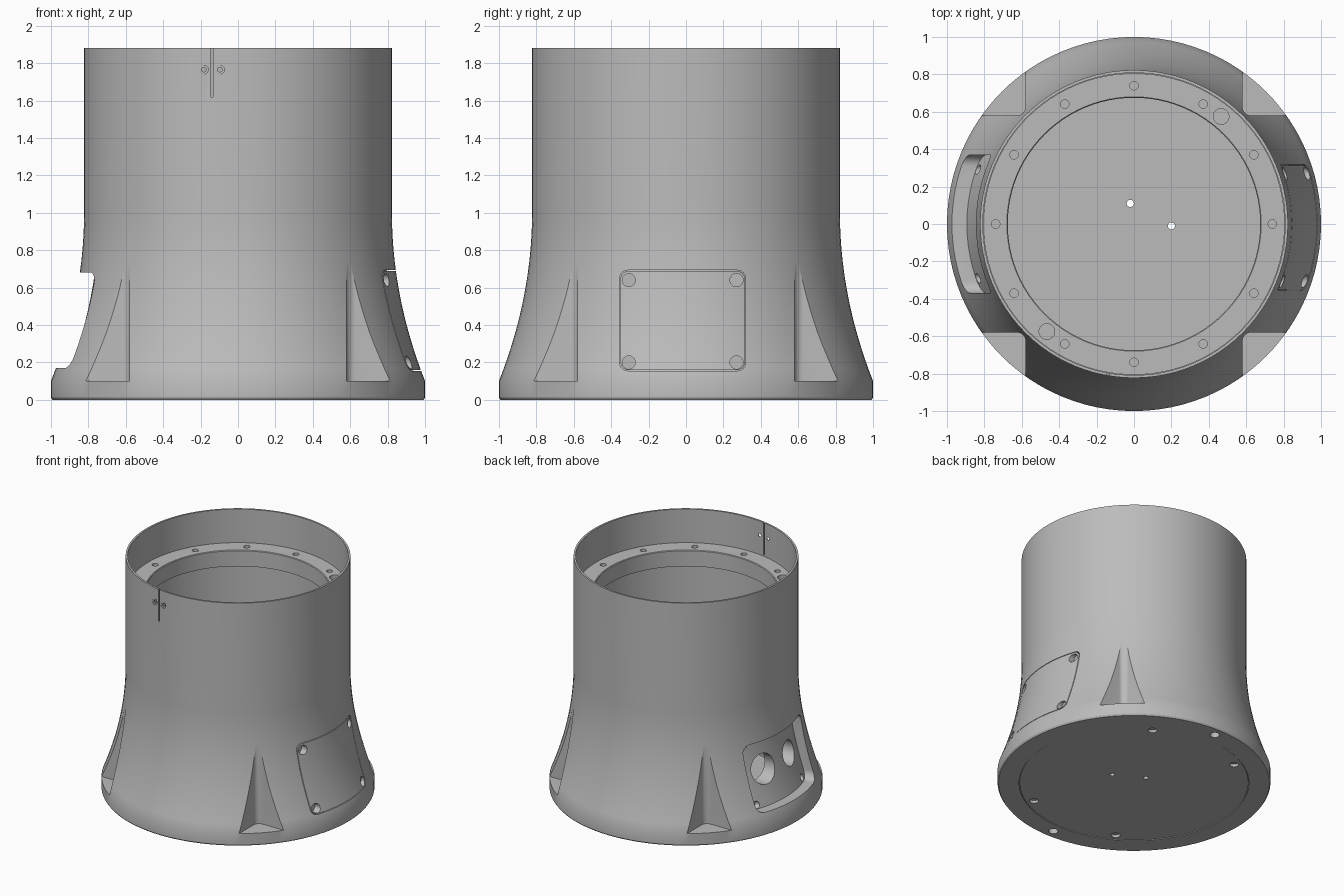
import bpy, bmesh, math
from mathutils import Matrix, Vector

if "Cube" in bpy.data.objects:
    bpy.data.objects.remove(bpy.data.objects["Cube"], do_unlink=True)

SEG = 96
TOP, WALL_R, FOOT_R, FLARE_TOP, FOOT_TOP = 1.88, 0.823, 1.0, 1.0, 0.1
RECESS = 0.08

grey = bpy.data.materials.new("light_grey")
grey.use_nodes = True
grey.diffuse_color = (0.5, 0.5, 0.5, 1)
grey.node_tree.nodes["Principled BSDF"].inputs["Base Color"].default_value = (0.5, 0.5, 0.5, 1)


def finish(name, bm):
    bmesh.ops.recalc_face_normals(bm, faces=bm.faces)
    mesh = bpy.data.meshes.new(name)
    bm.to_mesh(mesh)
    bm.free()
    mesh.materials.append(grey)
    obj = bpy.data.objects.new(name, mesh)
    bpy.context.collection.objects.link(obj)
    return obj


def lathe(name, profile, ring=True):
    """Revolve (radius, z) points; a ring closes on itself, otherwise the ends are capped."""
    bm = bmesh.new()
    loops = []
    for r, z in profile:
        angles = [math.tau * i / SEG for i in range(SEG)]
        loops.append([bm.verts.new((r * math.cos(a), r * math.sin(a), z)) for a in angles])
    pairs = list(zip(loops, loops[1:]))
    if ring:
        pairs.append((loops[-1], loops[0]))
    else:
        bm.faces.new(loops[0])
        bm.faces.new(loops[-1])
    for a, b in pairs:
        for i in range(SEG):
            j = (i + 1) % SEG
            bm.faces.new((a[i], a[j], b[j], b[i]))
    return finish(name, bm)


def prism(name, u0, u1, v0, v1, rad, lo, hi, along="Z"):
    """Rounded rectangle extruded along z (u=x, v=y) or along x (u=y, v=z)."""
    bm = bmesh.new()
    verts = []
    corners = ((u1, v1, -1, -1), (u0, v1, 1, -1), (u0, v0, 1, 1), (u1, v0, -1, 1))
    for k, (u, v, su, sv) in enumerate(corners):
        for s in range(7):
            a = math.pi / 2 * (k + s / 6)
            verts.append(bm.verts.new((u + rad * (su + math.cos(a)), v + rad * (sv + math.sin(a)), lo)))
    face = bm.faces.new(verts)
    ext = bmesh.ops.extrude_face_region(bm, geom=[face], use_keep_orig=True)
    moved = [g for g in ext["geom"] if isinstance(g, bmesh.types.BMVert)]
    bmesh.ops.translate(bm, verts=moved, vec=(0, 0, hi - lo))
    if along == "X":
        bm.transform(Matrix(((0, 0, 1, 0), (1, 0, 0, 0), (0, 1, 0, 0), (0, 0, 0, 1))))
    return finish(name, bm)


def boolean(obj, tool, operation="DIFFERENCE", keep=False):
    mod = obj.modifiers.new("cut", "BOOLEAN")
    mod.operation, mod.solver, mod.object = operation, "EXACT", tool
    bpy.context.view_layer.objects.active = obj
    bpy.ops.object.modifier_apply(modifier=mod.name)
    if not keep:
        bpy.data.objects.remove(tool, do_unlink=True)


def drill(obj, start, direction, radius, length=0.5):
    """Round hole whose floor is at start and which opens along direction."""
    d = Vector(direction).normalized()
    bm = bmesh.new()
    bmesh.ops.create_cone(bm, cap_ends=True, segments=24, radius1=radius, radius2=radius, depth=length)
    bm.transform(Matrix.Translation(Vector(start) + d * length / 2) @ d.to_track_quat("Z", "Y").to_matrix().to_4x4())
    boolean(obj, finish("hole_cutter", bm))


def polar(r, degrees, z):
    a = math.radians(degrees)
    return (r * math.cos(a), r * math.sin(a), z)


def flare(z):
    """Outer radius of the concave foot at height z."""
    arc = (FLARE_TOP - FOOT_TOP) ** 2 / (FOOT_R - WALL_R)
    return WALL_R + max(0, FLARE_TOP - z) ** 2 / arc


# Outer shape, and the same shape moved inwards for the access recesses
heights = [FOOT_TOP + (FLARE_TOP - FOOT_TOP) * i / 14 for i in range(15)]
curve = [(flare(z), z) for z in heights]
outer = [(0.992, 0), (FOOT_R, 0.012)] + curve + [(WALL_R, TOP)]
outer_solid = lathe("outer_solid", outer, ring=False)
core = lathe("recess_core", [(r - RECESS, z) for r, z in curve], ring=False)

# Hollow housing with a shelf for the top ring and a seat for the base plate
inner = [(0.808, TOP), (0.808, 1.48), (0.78, 1.48), (0.78, 0.8), (0.73, 0.75),
         (0.73, 0.04), (0.842, 0.04), (0.842, 0)]
housing = lathe("housing", outer + inner)

# Access recesses: open on the right side, covered on the left
open_cut = prism("open_recess", -0.37, 0.37, 0.17, 0.68, 0.06, -1.2, -0.5, "X")
boolean(open_cut, core, keep=True)
boolean(housing, open_cut)
cover_cut = prism("cover_recess", -0.355, 0.319, 0.155, 0.693, 0.045, 0.5, 1.2, "X")
boolean(cover_cut, core, keep=True)
boolean(housing, cover_cut)

# Flush access cover
cover = prism("access_cover", -0.35, 0.314, 0.16, 0.688, 0.04, 0.5, 1.2, "X")
boolean(cover, outer_solid, "INTERSECT")
boolean(cover, core)

# Cover screw sockets and the matching screw holes in the open recess
for z in (0.2, 0.64):
    for y in (-0.306, 0.27):
        x = math.sqrt(flare(z) ** 2 - y * y)
        drill(cover, (x - 0.035, y, z), (1, 0, 0), 0.035)
        drill(cover, (x - 0.06, y, z), (1, 0, 0), 0.018)
    for y in (-0.29, 0.29):
        x = math.sqrt((flare(z) - RECESS) ** 2 - y * y)
        drill(housing, (-x + 0.03, y, z), (-1, 0, 0), 0.026)

# Connector openings in the open recess
for y, radius in ((0.15, 0.115), (-0.18, 0.095)):
    drill(housing, (-0.55, y, 0.43), (-1, 0, 0), radius, 0.7)

# Mounting pockets with bolt holes at the four corners
for sx in (-1, 1):
    for sy in (-1, 1):
        us, vs = sorted((sx * 0.58, sx * 1.3)), sorted((sy * 0.58, sy * 1.3))
        boolean(housing, prism("pocket_cutter", *us, *vs, 0.045, FOOT_TOP, 0.95))
        drill(housing, (sx * 0.65, sy * 0.65, -0.1), (0, 0, 1), 0.043)

# Blind dowel holes under the foot
for sy in (-1, 1):
    drill(housing, (0, sy * 0.92, 0.06), (0, 0, -1), 0.035)

# Stepped port in the front
port = polar(1, -80, 0)
drill(housing, polar(0.84, -80, 0.39), port, 0.05)
drill(housing, polar(0.75, -80, 0.39), port, 0.035)

# Clamp slot in the rim with a screw on each side
boolean(housing, prism("slot_cutter", -0.146, -0.134, -0.95, -0.7, 0.001, 1.62, 2.0))
for x in (-0.183, -0.097):
    y = -math.sqrt(WALL_R ** 2 - x * x)
    drill(housing, (x, y + 0.008, 1.765), (0, -1, 0), 0.024, 0.2)
    drill(housing, (x, y + 0.1, 1.765), (0, -1, 0), 0.012, 0.2)

# Top ring with tapped holes and two larger dowel holes
ring = lathe("top_ring", [(0.675, 1.48), (0.806, 1.48), (0.806, 1.61), (0.68, 1.61), (0.675, 1.605)])
for i in range(12):
    drill(ring, polar(0.74, i * 30, 1.55), (0, 0, 1), 0.023)
for angle in (51, 231):
    drill(ring, polar(0.74, angle, 1.53), (0, 0, 1), 0.042)

# Base plate with screw sockets and cable holes
plate = lathe("base_plate", [(0.838, 0.003), (0.838, 0.04)], ring=False)
for i in range(6):
    drill(plate, polar(0.78, i * 60, 0.025), (0, 0, -1), 0.033)
for x, y in ((0.26, 0.59), (0.47, 0.46), (-0.02, 0.11), (0.2, -0.01)):
    drill(plate, (x, y, -0.2), (0, 0, 1), 0.019)

# Smooth the curved walls, keep machined edges crisp
bpy.ops.object.select_all(action="DESELECT")
for obj in (housing, cover, ring, plate):
    obj.select_set(True)
bpy.context.view_layer.objects.active = housing
bpy.ops.object.shade_smooth_by_angle(angle=math.radians(25))
